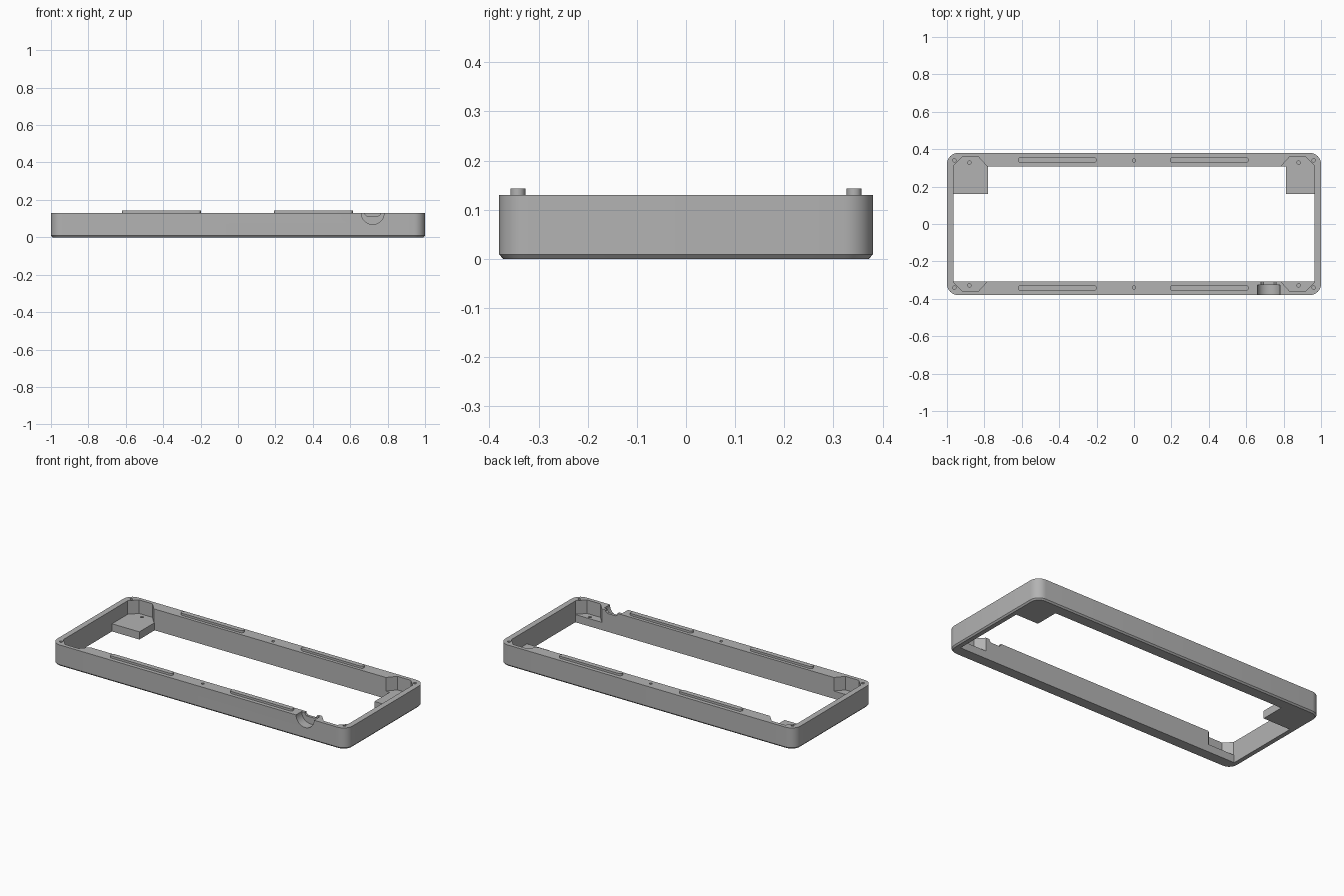
import bpy, bmesh, math

if "Cube" in bpy.data.objects:
    bpy.data.objects.remove(bpy.data.objects["Cube"], do_unlink=True)

HX, HY, TOP = 1.0, 0.38, 0.13
IN_X, IN_Y = 0.965, 0.308
SHELF = 0.047

grey = bpy.data.materials.new("mid_grey")
grey.use_nodes = True
grey.diffuse_color = (0.45, 0.45, 0.45, 1)
grey.node_tree.nodes["Principled BSDF"].inputs["Base Color"].default_value = (0.45, 0.45, 0.45, 1)


def loft(name, rings):
    """Closed solid through matching rings of points."""
    bm = bmesh.new()
    loops = [[bm.verts.new(p) for p in ring] for ring in rings]
    n = len(loops[0])
    for a, b in zip(loops, loops[1:]):
        for i in range(n):
            j = (i + 1) % n
            bm.faces.new((a[i], a[j], b[j], b[i]))
    bm.faces.new(loops[0][::-1])
    bm.faces.new(loops[-1])
    bmesh.ops.recalc_face_normals(bm, faces=bm.faces)
    mesh = bpy.data.meshes.new(name)
    bm.to_mesh(mesh)
    bm.free()
    mesh.materials.append(grey)
    ob = bpy.data.objects.new(name, mesh)
    bpy.context.collection.objects.link(ob)
    return ob


def prism(name, outline, z0, z1):
    return loft(name, [[(x, y, z) for x, y in outline] for z in (z0, z1)])


def slab(name, profile, y0, y1):
    return loft(name, [[(x, y, z) for x, z in profile] for y in (y0, y1)])


def box(name, x0, x1, y0, y1, z0, z1):
    return prism(name, [(x0, y0), (x1, y0), (x1, y1), (x0, y1)], z0, z1)


def rounded(hx, hy, r, steps=8, cx=0, cy=0):
    """Rounded rectangle outline."""
    pts = []
    for k, (sx, sy) in enumerate([(1, 1), (-1, 1), (-1, -1), (1, -1)]):
        for i in range(steps + 1):
            a = math.pi / 2 * (k + i / steps)
            pts.append((cx + sx * (hx - r) + r * math.cos(a),
                        cy + sy * (hy - r) + r * math.sin(a)))
    return pts


def circle(cx, cy, r, n=24):
    return [(cx + r * math.cos(2 * math.pi * i / n),
             cy + r * math.sin(2 * math.pi * i / n)) for i in range(n)]


def cut(target, cutter):
    mod = target.modifiers.new("cut", "BOOLEAN")
    mod.operation, mod.solver, mod.object = "DIFFERENCE", "EXACT", cutter
    bpy.context.view_layer.objects.active = target
    bpy.ops.object.modifier_apply(modifier=mod.name)
    bpy.data.objects.remove(cutter, do_unlink=True)


def smooth(ob):
    bpy.ops.object.select_all(action="DESELECT")
    ob.select_set(True)
    bpy.context.view_layer.objects.active = ob
    bpy.ops.object.shade_smooth_by_angle(angle=math.radians(30))


# Frame body with chamfered bottom edge
levels = [(0.008, 0), (0, 0.009), (0, TOP)]
frame = loft("frame", [[(x, y, z) for x, y in rounded(HX - d, HY - d, 0.06 - d)]
                       for d, z in levels])
cut(frame, box("opening", -IN_X, IN_X, -IN_Y, IN_Y, -0.1, 0.3))

# Corner pockets and screw holes
pocket = [(0.785, 0.28), (0.785, IN_Y), (0.83, 0.357), (0.92, 0.357), (IN_X, 0.312), (IN_X, 0.28)]
for sx in (-1, 1):
    for sy in (-1, 1):
        cut(frame, prism("pocket", [(sx * x, sy * y) for x, y in pocket], SHELF, 0.3))
        cut(frame, prism("shelf_hole", circle(sx * 0.88, sy * 0.328, 0.009), 0.02, 0.1))
        cut(frame, prism("corner_hole", circle(sx * 0.96, sy * 0.34, 0.009), 0.07, 0.3))
for sy in (-1, 1):
    cut(frame, prism("middle_hole", circle(0, sy * 0.34, 0.009), 0.07, 0.3))

# Round port notch in the front wall, with a shallow slot through to the inside
cut(frame, slab("port", circle(0.72, TOP, 0.061, 40), -0.5, -0.325))
cut(frame, slab("slot", [(0.68, 0.2), (0.68, 0.122), (0.692, 0.112),
                         (0.748, 0.112), (0.76, 0.122), (0.76, 0.2)], -0.34, -0.28))
smooth(frame)

# Raised locating ridges
for side, sy in (("front", -1), ("back", 1)):
    for hand, cx in (("right", -0.41), ("left", 0.403)):
        ridge = prism(f"{side}_{hand}_ridge",
                      rounded(0.211, 0.015, 0.0149, 6, cx, sy * 0.342), TOP - 0.01, 0.143)
        smooth(ridge)

# Mounting blocks in the back corners
box("back_right_block", -IN_X - 0.01, -0.78, 0.16, IN_Y + 0.01, 0, SHELF)
box("back_left_block", 0.812, IN_X + 0.01, 0.16, IN_Y + 0.01, 0, SHELF)
